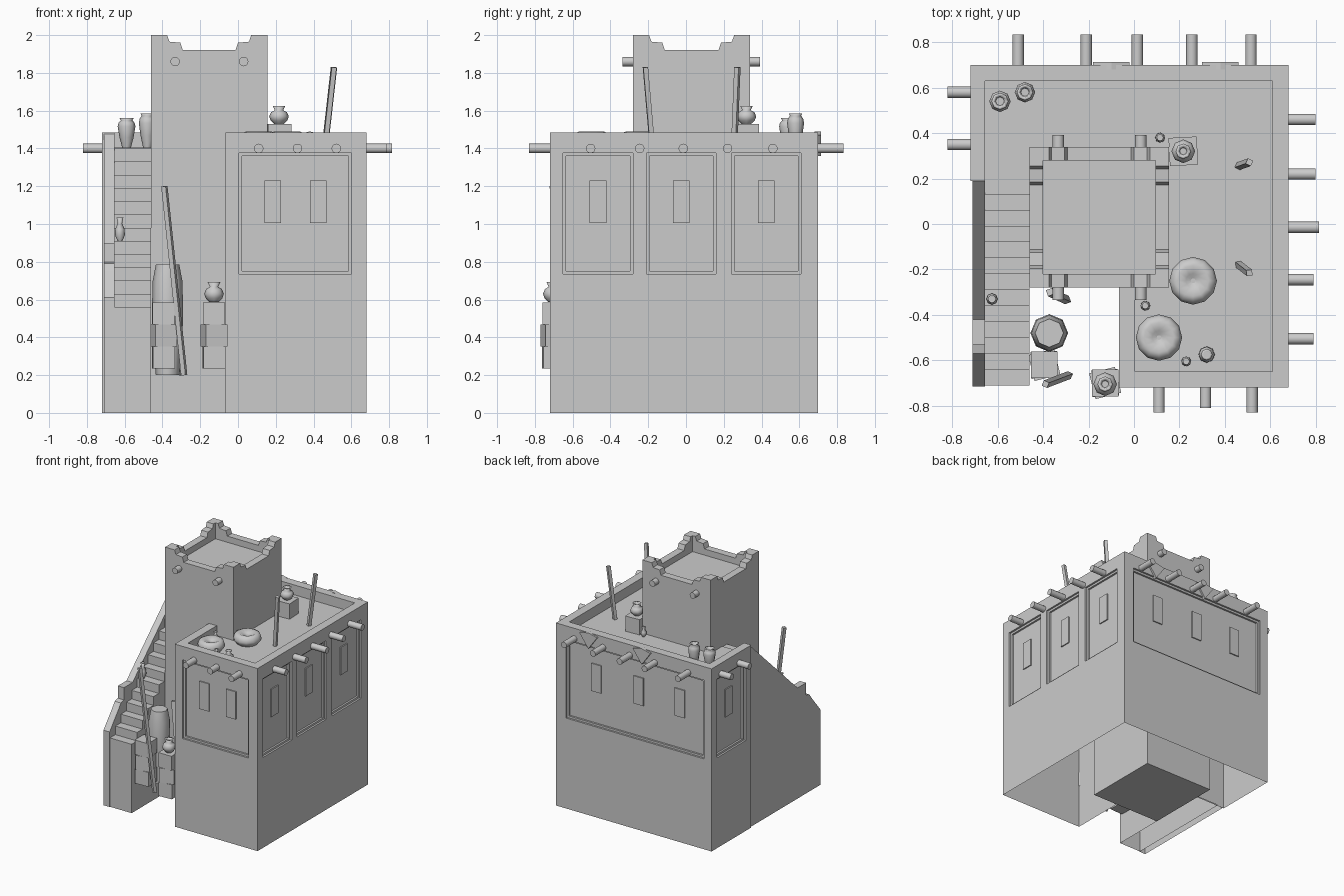
import bpy, bmesh, math
from mathutils import Vector, Matrix

if "Cube" in bpy.data.objects:
    bpy.data.objects.remove(bpy.data.objects["Cube"], do_unlink=True)

plaster = bpy.data.materials.new("plain grey")
plaster.use_nodes = True
grey = (0.6, 0.6, 0.6, 1)
plaster.diffuse_color = grey
plaster.node_tree.nodes["Principled BSDF"].inputs["Base Color"].default_value = grey


def finish(name, bm):
    bmesh.ops.recalc_face_normals(bm, faces=bm.faces)
    mesh = bpy.data.meshes.new(name)
    bm.to_mesh(mesh)
    bm.free()
    mesh.materials.append(plaster)
    obj = bpy.data.objects.new(name, mesh)
    bpy.context.collection.objects.link(obj)
    return obj


def prism(name, points, lo, hi, axis):
    """Extrude a 2D outline from lo to hi along the named axis."""
    place = {"x": lambda a, b, h: (h, a, b),
             "y": lambda a, b, h: (a, h, b),
             "z": lambda a, b, h: (a, b, h)}[axis]
    bm = bmesh.new()
    face = bm.faces.new([bm.verts.new(place(a, b, lo)) for a, b in points])
    out = bmesh.ops.extrude_face_region(bm, geom=[face])
    top = [v for v in out["geom"] if isinstance(v, bmesh.types.BMVert)]
    bmesh.ops.translate(bm, verts=top, vec=place(0, 0, hi - lo))
    return finish(name, bm)


def box(name, x0, x1, y0, y1, z0, z1):
    return prism(name, [(x0, y0), (x1, y0), (x1, y1), (x0, y1)], z0, z1, "z")


def turned_box(name, center, size, angle):
    h = size / 2
    obj = box(name, -h, h, -h, h, -h, h)
    obj.location = center
    obj.rotation_euler.z = math.radians(angle)


def rod(name, start, end, radius, sides, smooth=False):
    a, b = Vector(start), Vector(end)
    d = b - a
    bm = bmesh.new()
    m = Matrix.Translation((a + b) / 2) @ d.to_track_quat("Z", "Y").to_matrix().to_4x4()
    bmesh.ops.create_cone(bm, cap_ends=True, segments=sides, radius1=radius,
                          radius2=radius, depth=d.length, matrix=m)
    for f in bm.faces:
        f.smooth = smooth and len(f.verts) == 4
    return finish(name, bm)


def lathe(name, x, y, z, height, radius, profile, sides=8):
    """Turn a unit profile of (radius, height) pairs about a vertical axis."""
    bm = bmesh.new()
    rings = []
    for r, h in profile:
        rings.append([bm.verts.new((x + r * radius * math.cos(math.tau * i / sides),
                                    y + r * radius * math.sin(math.tau * i / sides),
                                    z + h * height)) for i in range(sides)])
    for low, up in zip(rings, rings[1:]):
        for i in range(sides):
            j = (i + 1) % sides
            bm.faces.new((low[i], low[j], up[j], up[i])).smooth = True
    bm.faces.new(rings[0])
    bm.faces.new(rings[-1])
    return finish(name, bm)


def cut(obj, cutter):
    mod = obj.modifiers.new("cut", "BOOLEAN")
    mod.operation, mod.solver, mod.object = "DIFFERENCE", "EXACT", cutter
    deps = bpy.context.evaluated_depsgraph_get()
    mesh = bpy.data.meshes.new_from_object(obj.evaluated_get(deps))
    obj.modifiers.clear()
    obj.data = mesh
    bpy.data.objects.remove(cutter, do_unlink=True)


def open_bottom(obj):
    bm = bmesh.new()
    bm.from_mesh(obj.data)
    low = [f for f in bm.faces if all(v.co.z < 0.001 for v in f.verts)]
    bmesh.ops.delete(bm, geom=low, context="FACES")
    bm.to_mesh(obj.data)
    bm.free()


# Outer wall planes
W, E, S, N = -0.72, 0.68, -0.72, 0.70


def wall_box(name, side, u0, u1, z0, z1, d0, d1):
    """Box on a wall, from depth d0 to d1 measured inwards."""
    if side in "SN":
        y0, y1 = sorted((S + d0, S + d1) if side == "S" else (N - d0, N - d1))
        return box(name, u0, u1, y0, y1, z0, z1)
    x0, x1 = sorted((W + d0, W + d1) if side == "W" else (E - d0, E - d1))
    return box(name, x0, x1, u0, u1, z0, z1)


# House body with the sunken roof terrace
ROOF = 1.405
body = prism("house_walls", [(W, N), (E, N), (E, S), (-0.065, S), (-0.065, -0.2),
                             (-0.4, -0.2), (-0.4, 0.19), (W, 0.19)], 0, 1.485, "z")
cut(body, prism("roof_cutter", [(-0.655, 0.63), (0.61, 0.63), (0.61, -0.65), (0.005, -0.65),
                                (0.005, -0.26), (-0.45, -0.26), (-0.45, 0.1), (-0.655, 0.1)],
                ROOF, 1.7, "z"))

# Recessed wall panels: side, extent, window starts
panels = [("S", 0.005, 0.60, (0.14, 0.38)), ("E", -0.65, -0.28, (-0.51,)),
          ("E", -0.21, 0.16, (-0.07,)), ("E", 0.24, 0.61, (0.38,)),
          ("N", -0.65, 0.59, (-0.46, -0.09, 0.29)), ("W", 0.26, 0.63, (0.40,))]
for side, u0, u1, windows in panels:
    cut(body, wall_box("panel_cutter", side, u0, u1, 0.735, 1.375, -0.1, 0.015))
    cut(body, wall_box("panel_cutter", side, u0 + 0.016, u1 - 0.016, 0.751, 1.359, -0.1, 0.03))
    for u in windows:
        wall_box("window", side, u, u + 0.088, 1.005, 1.23, 0.021, 0.03)
open_bottom(body)

# Tower with stepped corner parapets
TX0, TX1, TY0, TY1, DECK, T = -0.46, 0.155, -0.28, 0.34, 1.87, 0.06
box("tower", TX0, TX1, TY0, TY1, 0, DECK)


def crenel(a, b):
    steps = [(0, 2.0), (0.085, 2.0), (0.097, 1.965), (0.155, 1.96), (0.168, 1.92)]
    return ([(a, DECK)] + [(a + o, z) for o, z in steps]
            + [(b - o, z) for o, z in reversed(steps)] + [(b, DECK)])


for y in (TY0, TY1 - T):
    prism("tower_parapet", crenel(TX0, TX1), y, y + T, "y")
for x in (TX0, TX1 - T):
    prism("tower_parapet", crenel(TY0, TY1), x, x + T, "x")
for x in (-0.333, 0.03):
    rod("tower_beam", (x, TY0 + 0.03, 1.86), (x, TY0 - 0.055, 1.86), 0.025, 12, True)
    rod("tower_beam", (x, TY1 - 0.03, 1.86), (x, TY1 + 0.052, 1.86), 0.025, 12, True)

# Roof beams poking through the walls
BZ = 1.40
for x, end in ((0.11, -0.83), (0.315, -0.81), (0.52, -0.83)):
    rod("front_beam", (x, S + 0.03, BZ), (x, end, BZ), 0.025, 12, True)
for y, end in ((-0.505, 0.79), (-0.245, 0.79), (-0.015, 0.815), (0.22, 0.8), (0.46, 0.8)):
    rod("side_beam", (E - 0.03, y, BZ), (end, y, BZ), 0.025, 12, True)
for y in (0.35, 0.58):
    rod("side_beam", (W + 0.03, y, BZ), (-0.82, y, BZ), 0.025, 12, True)
for x in (-0.51, -0.21, 0.015, 0.255, 0.515):
    rod("back_beam", (x, N - 0.03, BZ), (x, 0.835, BZ), 0.025, 12, True)

# Outside staircase and its sloping side wall
steps = [(-0.71, 0)]
for i in range(13):
    steps += [(-0.71 + 0.07 * i, 0.56 + 0.07 * i), (-0.64 + 0.07 * i, 0.56 + 0.07 * i)]
steps.append((0.2, 0))
open_bottom(prism("stairs", steps, -0.655, -0.46, "x"))
open_bottom(prism("stair_side_wall",
                  [(-0.715, 0), (-0.715, 0.61), (-0.60, 0.75), (-0.57, 0.79), (-0.53, 0.80),
                   (-0.53, 0.9), (-0.42, 0.9), (0.195, 1.48), (0.195, 0)], -0.71, -0.655, "x"))

# Stacked crates, with the middle one turned
for x, y in ((-0.395, -0.62), (-0.127, -0.70)):
    for i, angle in enumerate((3, 14, 0)):
        turned_box("crate", (x, y, 0.293 + 0.117 * i), 0.117, angle)
turned_box("roof_crate", (0.217, 0.32, 1.467), 0.124, 3)

# Pots, jars and the tall barrel
ROUND = [(0.45, 0), (0.85, 0.2), (1, 0.42), (0.8, 0.65), (0.42, 0.76), (0.65, 1), (0.4, 0.97), (0.3, 0.8)]
TALL = [(0.5, 0), (0.8, 0.35), (1, 0.72), (0.9, 0.85), (0.65, 0.93), (0.8, 1), (0.5, 0.97), (0.4, 0.85)]
BOTTLE = [(0.5, 0), (1, 0.25), (0.95, 0.5), (0.45, 0.75), (0.7, 1), (0.4, 0.97)]
BARREL = [(0.75, 0), (0.93, 0.3), (1, 0.55), (0.95, 0.85), (0.75, 1)]
lathe("round_pot", 0.217, 0.32, 1.529, 0.097, 0.052, ROUND)
lathe("round_pot", -0.127, -0.705, 0.586, 0.107, 0.052, ROUND)
lathe("tall_jar", -0.59, 0.54, ROOF, 0.155, 0.047, TALL)
lathe("tall_jar", -0.48, 0.58, ROOF, 0.18, 0.045, TALL)
lathe("stair_bottle", -0.625, -0.33, 0.91, 0.125, 0.026, BOTTLE)
lathe("barrel", -0.373, -0.48, 0.2, 0.585, 0.083, BARREL)
for x, y, r in ((0.115, 0.38, 0.022), (0.05, -0.36, 0.022), (0.23, -0.605, 0.022), (0.32, -0.575, 0.036)):
    lathe("small_pot", x, y, ROOF, 0.075, r, BOTTLE)

# Dented floor cushions
CUSHION = [(0.75, 0), (0.97, 0.3), (1, 0.5), (0.9, 0.85), (0.65, 1), (0.3, 0.8), (0.1, 0.7)]
lathe("cushion", 0.26, -0.25, ROOF, 0.085, 0.105, CUSHION, 12)
lathe("cushion", 0.11, -0.50, ROOF, 0.085, 0.102, CUSHION, 12)

# Leaning poles
rod("roof_pole", (0.46, 0.255, ROOF), (0.508, 0.272, 1.83), 0.018, 4)
rod("roof_pole", (0.46, -0.178, ROOF), (0.508, -0.215, 1.83), 0.018, 4)
rod("yard_pole", (-0.285, -0.665, 0.2), (-0.39, -0.705, 1.2), 0.018, 4)
rod("yard_pole", (-0.295, -0.335, 0.2), (-0.37, -0.30, 0.78), 0.02, 4)

# Small cloths hung over the back parapet
for x in (-0.1, 0.38):
    prism("hung_cloth", [(x - 0.08, 1.47), (x, 1.36), (x + 0.08, 1.47), (x, 1.49)], N - 0.02, N + 0.014, "y")
